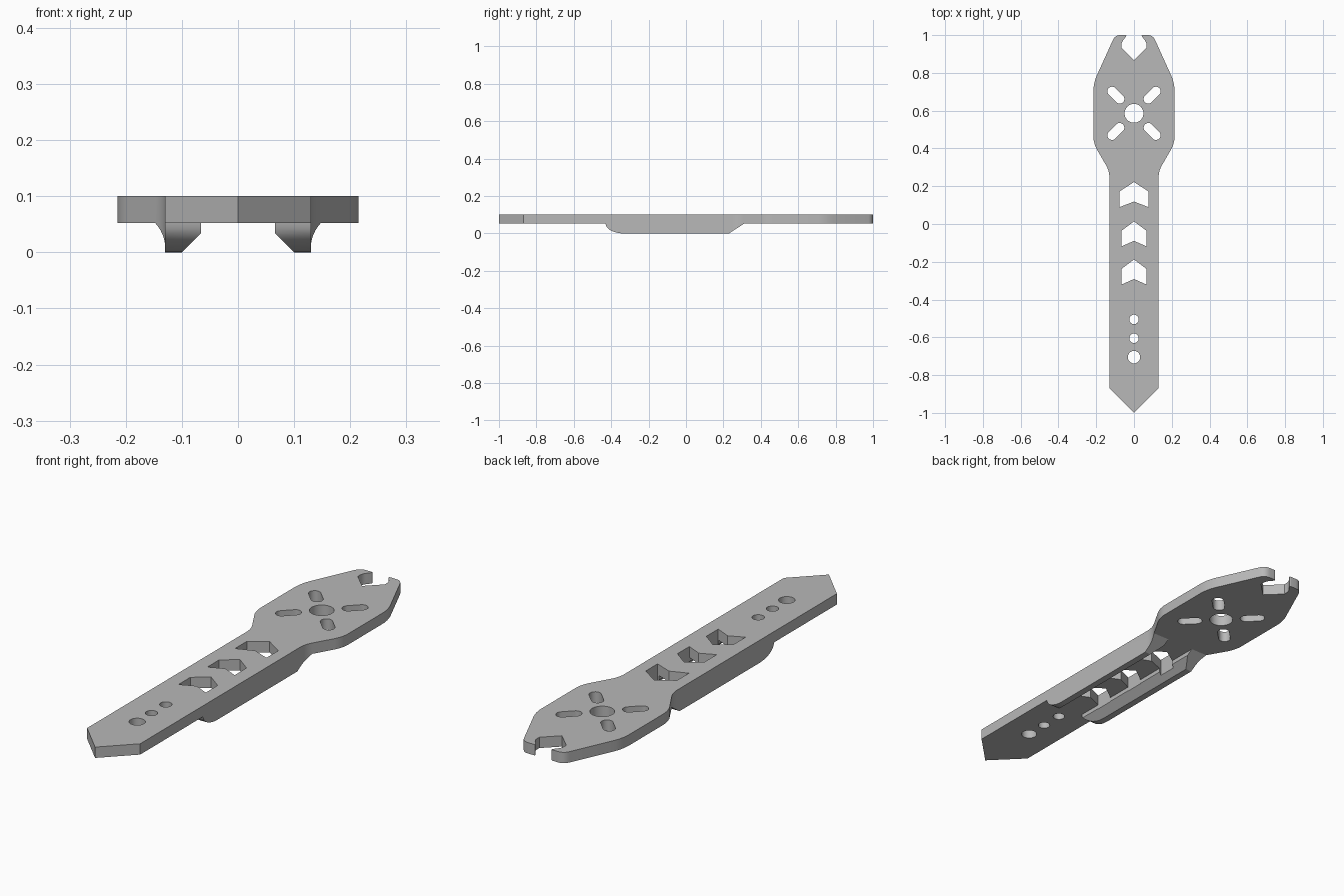
import bpy, bmesh, math
from mathutils import Vector

cube = bpy.data.objects.get("Cube")
if cube:
    bpy.data.objects.remove(cube, do_unlink=True)

TOP, UNDER = 0.1, 0.052

grey = bpy.data.materials.new("plain_grey")
grey.use_nodes = True
colour = (0.48, 0.48, 0.48, 1)
grey.diffuse_color = colour
grey.node_tree.nodes["Principled BSDF"].inputs["Base Color"].default_value = colour


def prism(name, profile, axis, low, high):
    """Extrude a 2D profile along the x, y or z axis."""
    place = {"x": lambda p, d: (d, p[0], p[1]),
             "y": lambda p, d: (p[0], d, p[1]),
             "z": lambda p, d: (p[0], p[1], d)}[axis]
    bm = bmesh.new()
    rings = [[bm.verts.new(place(p, d)) for p in profile] for d in (low, high)]
    n = len(profile)
    bm.faces.new(rings[0])
    bm.faces.new(rings[1])
    for i in range(n):
        j = (i + 1) % n
        bm.faces.new((rings[0][i], rings[0][j], rings[1][j], rings[1][i]))
    bmesh.ops.recalc_face_normals(bm, faces=bm.faces)
    mesh = bpy.data.meshes.new(name)
    bm.to_mesh(mesh)
    bm.free()
    mesh.materials.append(grey)
    obj = bpy.data.objects.new(name, mesh)
    bpy.context.collection.objects.link(obj)
    return obj


def rounded(corners, steps=6):
    """Round each (x, y, setback) corner of an open path."""
    pts = []
    for i, (x, y, t) in enumerate(corners):
        c = Vector((x, y))
        if not t:
            pts.append(c)
            continue
        a = c + (Vector(corners[i - 1][:2]) - c).normalized() * t
        b = c + (Vector(corners[i + 1][:2]) - c).normalized() * t
        for k in range(steps + 1):
            s = k / steps
            pts.append(a * (1 - s) ** 2 + c * 2 * s * (1 - s) + b * s * s)
    return pts


def mirrored(half):
    """Close a half outline whose ends lie on the centre line."""
    return [tuple(p) for p in half] + [(-p[0], p[1]) for p in reversed(half[1:-1])]


def slot(x1, y1, x2, y2, r, n=12):
    """Outline with round ends between two centres."""
    base = math.atan2(y2 - y1, x2 - x1)
    pts = []
    for cx, cy, start in ((x2, y2, base - math.pi / 2), (x1, y1, base + math.pi / 2)):
        for k in range(n + 1):
            a = start + math.pi * k / n
            pts.append((cx + r * math.cos(a), cy + r * math.sin(a)))
    return pts


def circle(y, r, n=32):
    return [(r * math.cos(math.tau * k / n), y + r * math.sin(math.tau * k / n))
            for k in range(n)]


# Arm body: pointed strip, wide motor head and hooked end
half = rounded([(0, -1, 0), (0.13, -0.87, 0), (0.13, 0.28, 0.035),
                (0.215, 0.427, 0.04), (0.215, 0.746, 0.045), (0.1, 1, 0.028),
                (0.036, 1, 0.012), (0.066, 0.962, 0.015), (0.066, 0.932, 0),
                (0, 0.868, 0)])
arm = prism("arm", mirrored(half), "z", 0, TOP)

cutters = []

# Underside: clear the tip and the head, leaving the thick middle
curve = [(-0.43 + 0.1 * math.sin(a), UNDER * math.cos(a) ** 1.0)
         for a in (0, 0.01)][:1]
for k in range(1, 9):
    a = math.pi / 2 * k / 8
    curve.append((-0.33 - 0.1 * math.cos(a), UNDER * (1 - math.sin(a))))
cutters.append(prism("tip_cutter", [(-1.2, -0.1), (-1.2, UNDER)] + curve
                     + [(-0.33, -0.1)], "x", -0.5, 0.5))
cutters.append(prism("head_cutter", [(0.23, -0.1), (0.23, 0), (0.31, UNDER),
                     (1.2, UNDER), (1.2, -0.1)], "x", -0.5, 0.5))

# Channel with chamfered walls that splits the middle into two ribs
cutters.append(prism("channel_cutter", mirrored([(0, -0.03), (0.13, -0.03),
                     (0.066, 0.034), (0.066, UNDER), (0, UNDER)]), "y", -0.6, 0.5))

# Through holes: chevrons, motor mount and screw holes
outlines = []
for apex, w in ((0.222, 0.077), (0.014, 0.067), (-0.188, 0.067)):
    outlines.append(mirrored([(0, apex), (w, apex - 0.05), (w, apex - 0.133),
                              (0, apex - 0.103)]))
HEAD = 0.586
outlines.append(circle(HEAD, 0.05))
for sx in (-1, 1):
    for sy in (-1, 1):
        outlines.append(slot(sx * 0.076, HEAD + sy * 0.076,
                             sx * 0.116, HEAD + sy * 0.116, 0.025))
for y, r in ((-0.505, 0.025), (-0.605, 0.025), (-0.705, 0.033)):
    outlines.append(circle(y, r))
for outline in outlines:
    cutters.append(prism("hole_cutter", outline, "z", -0.2, 0.3))

# Apply the cuts and remove the cutters
bpy.ops.object.select_all(action="DESELECT")
bpy.context.view_layer.objects.active = arm
arm.select_set(True)
for cutter in cutters:
    cutter.hide_render = True
    mod = arm.modifiers.new("cut", "BOOLEAN")
    mod.operation = "DIFFERENCE"
    mod.solver = "EXACT"
    mod.object = cutter
    bpy.ops.object.modifier_apply(modifier=mod.name)
    bpy.data.objects.remove(cutter, do_unlink=True)

bpy.ops.object.shade_smooth_by_angle(angle=math.radians(30))
